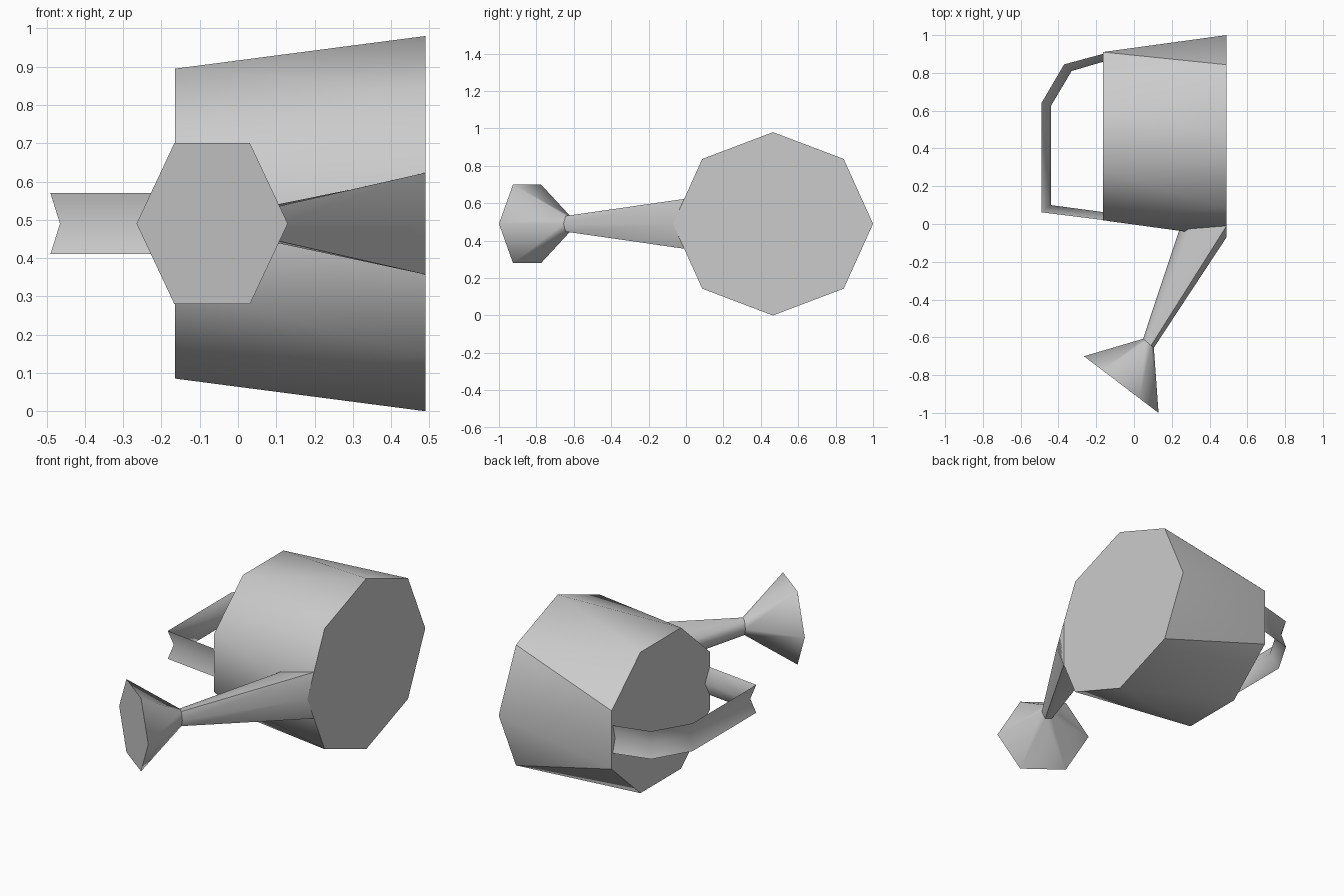
import bpy
import bmesh
from math import cos, sin, radians
from mathutils import Vector

cube = bpy.data.objects.get("Cube")
if cube:
    bpy.data.objects.remove(cube)

MID_Z = 0.49

grey = bpy.data.materials.new("plain_grey")
grey.use_nodes = True
colour = (0.6, 0.6, 0.6, 1)
grey.diffuse_color = colour
grey.node_tree.nodes["Principled BSDF"].inputs["Base Color"].default_value = colour


def loft(name, rings, caps=(True, True), twisted=False, creases=()):
    """Skin closed rings; a twisted skin joins staggered rings by triangles."""
    bm = bmesh.new()
    rows = [[bm.verts.new(p) for p in ring] for ring in rings]
    n = len(rows[0])
    for a, b in zip(rows, rows[1:]):
        for i in range(n):
            j = (i + 1) % n
            if twisted:
                bm.faces.new((a[i], a[j], b[i]))
                bm.faces.new((a[j], b[j], b[i]))
            else:
                bm.faces.new((a[i], a[j], b[j], b[i]))
    if caps[0]:
        bm.faces.new(rows[0][::-1])
    if caps[1]:
        bm.faces.new(rows[-1])
    bmesh.ops.recalc_face_normals(bm, faces=bm.faces)
    for face in bm.faces:
        face.smooth = True
    for edge in bm.edges:
        edge.smooth = edge.calc_face_angle(0) < radians(70)
    for i in creases:
        bm.edges.get((rows[0][i[0]], rows[1][i[1]])).smooth = False
    mesh = bpy.data.meshes.new(name)
    bm.to_mesh(mesh)
    bm.free()
    mesh.materials.append(grey)
    obj = bpy.data.objects.new(name, mesh)
    bpy.context.collection.objects.link(obj)
    return obj


def octagon(x, ry, rz, turn):
    angles = [radians(45 * k + turn) for k in range(8)]
    return [(x, 0.465 + ry * cos(a), MID_Z + rz * sin(a)) for a in angles]


def hexagon(right, left, half_height):
    """Upright ring between two plan points."""
    r, l = Vector(right), Vector(left)
    centre, axis = (r + l) / 2, (r - l) / 2
    ring = []
    for k in range(6):
        a = radians(60 * k)
        p = centre + axis * cos(a)
        ring.append((p.x, p.y, MID_Z + half_height * sin(a) / sin(radians(60))))
    return ring


# Body lying on its side: wide base, narrower mouth turned by half a step
loft("can_body",
     [octagon(0.49, 0.535, 0.49, 0), octagon(-0.165, 0.482, 0.438, 22.5)],
     twisted=True, creases=((1, 0), (7, 7)))

# Spout: small neck widening to meet the edge of the base
neck = hexagon((0.105, -0.655), (0.048, -0.608), 0.042)
root_plan = [(0.49, -0.07, 0), (0.49, -0.01, 0.133), (0.3, 0.0, 0.09), (0.25, 0.0, 0)]
root = [(x, y, MID_Z + h) for x, y, h in root_plan]
root += [(x, y, MID_Z - h) for x, y, h in root_plan[2:0:-1]]
loft("spout", [neck, root], caps=(False, True))

# Sprinkler head flaring out from the neck
loft("sprinkler_head", [hexagon((0.13, -1.0), (-0.265, -0.7), 0.21), neck],
     caps=(True, False))

# Handle: strap with a hollow outer side and a ridged inner side
outer = [(-0.14, 0.907), (-0.37, 0.845), (-0.49, 0.64), (-0.49, 0.062), (-0.14, 0.018)]
inner = [(-0.14, 0.866), (-0.33, 0.81), (-0.44, 0.625), (-0.44, 0.1), (-0.14, 0.06)]
strap = []
for (ox, oy), (ix, iy) in zip(outer, inner):
    strap.append([(ox, oy, MID_Z + 0.08),
                  ((ox + ix) / 2, (oy + iy) / 2, MID_Z),
                  (ox, oy, MID_Z - 0.08),
                  (ix, iy, MID_Z)])
loft("handle", strap)
